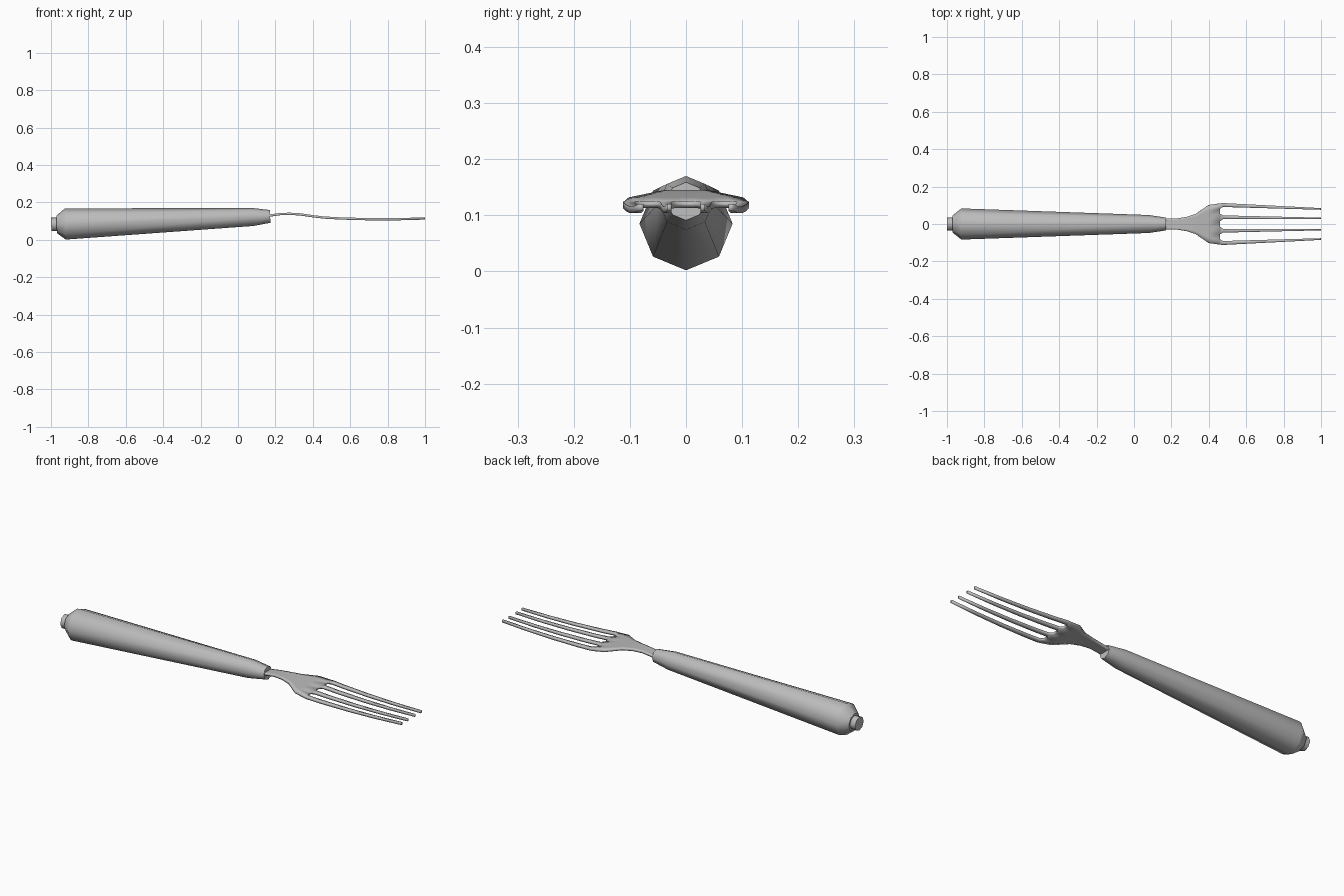
import bpy, bmesh, math
from mathutils import Vector

cube = bpy.data.objects.get("Cube")
if cube:
    bpy.data.objects.remove(cube)

metal = bpy.data.materials.new("grey metal")
metal.use_nodes = True
metal.diffuse_color = (0.5, 0.5, 0.5, 1)
metal.node_tree.nodes["Principled BSDF"].inputs["Base Color"].default_value = (0.5, 0.5, 0.5, 1)


def make_object(name, bm, angle):
    bmesh.ops.recalc_face_normals(bm, faces=bm.faces)
    mesh = bpy.data.meshes.new(name)
    bm.to_mesh(mesh)
    bm.free()
    mesh.materials.append(metal)
    obj = bpy.data.objects.new(name, mesh)
    bpy.context.collection.objects.link(obj)
    bpy.ops.object.select_all(action='DESELECT')
    obj.select_set(True)
    bpy.context.view_layer.objects.active = obj
    bpy.ops.object.shade_smooth_by_angle(angle=math.radians(angle))
    return obj


def turned(name, profile, sides=8, tilt=0.038):
    """Lathe (x, centre z, radius) rings along a slightly tilted axis."""
    bm = bmesh.new()
    rings = []
    for x, z, r in profile:
        ring = []
        for i in range(sides):
            a = math.tau * i / sides
            up = r * math.cos(a)
            ring.append(bm.verts.new((x - up * tilt, r * math.sin(a), z + up)))
        rings.append(ring)
    for a, b in zip(rings, rings[1:]):
        for i in range(sides):
            j = (i + 1) % sides
            bm.faces.new((a[i], a[j], b[j], b[i]))
    bm.faces.new(rings[0])
    bm.faces.new(rings[-1])
    return make_object(name, bm, 46)


# Handle with stepped pommel
turned("handle", [(-0.97, 0.082, 0.046), (-0.925, 0.084, 0.082),
                  (-0.915, 0.085, 0.083), (0.08, 0.122, 0.048), (0.172, 0.125, 0.034)])
turned("pommel_knob", [(-0.999, 0.082, 0.036), (-0.96, 0.083, 0.036)])

# Fork blade: centre line height along its length
curve = [(0.15, 0.128), (0.18, 0.131), (0.23, 0.138), (0.28, 0.139), (0.33, 0.136),
         (0.40, 0.126), (0.46, 0.119), (0.55, 0.114), (0.70, 0.110), (0.85, 0.110), (1.0, 0.114)]


def height(x):
    for (x0, z0), (x1, z1) in zip(curve, curve[1:]):
        if x <= x1:
            return z0 + (z1 - z0) * (x - x0) / (x1 - x0)
    return curve[-1][1]


bm = bmesh.new()


def row(x, ys):
    return [bm.verts.new((x, y, height(x))) for y in ys]


def spread(half):
    return [half * (i / 3.5 - 1) for i in range(8)]


def mirrored(half):
    return [-y for y in reversed(half)] + half


# Neck and shoulders, then the rounded slot ends
rows = [row(x, spread(w)) for x, w in
        [(0.15, 0.029), (0.18, 0.029), (0.23, 0.030), (0.28, 0.038),
         (0.33, 0.054), (0.365, 0.078), (0.40, 0.102)]]
rows.append(row(0.458, mirrored([0.013, 0.056, 0.080, 0.110])))
for a, b in zip(rows, rows[1:]):
    for i in range(7):
        bm.faces.new((a[i], a[i + 1], b[i + 1], b[i]))

# Four tines tapering toward the tips
root = mirrored([0.026, 0.046, 0.091, 0.112])
tip = mirrored([0.026, 0.034, 0.076, 0.085])
last = rows[-1]
for x in (0.475, 0.55, 0.70, 0.85, 1.0):
    t = (x - 0.475) / 0.525
    now = row(x, [r + (p - r) * t for r, p in zip(root, tip)])
    for i in range(0, 8, 2):
        bm.faces.new((last[i], last[i + 1], now[i + 1], now[i]))
    last = now

blade = make_object("fork_blade", bm, 30)
solid = blade.modifiers.new("thickness", 'SOLIDIFY')
solid.thickness = 0.012
solid.offset = 0
